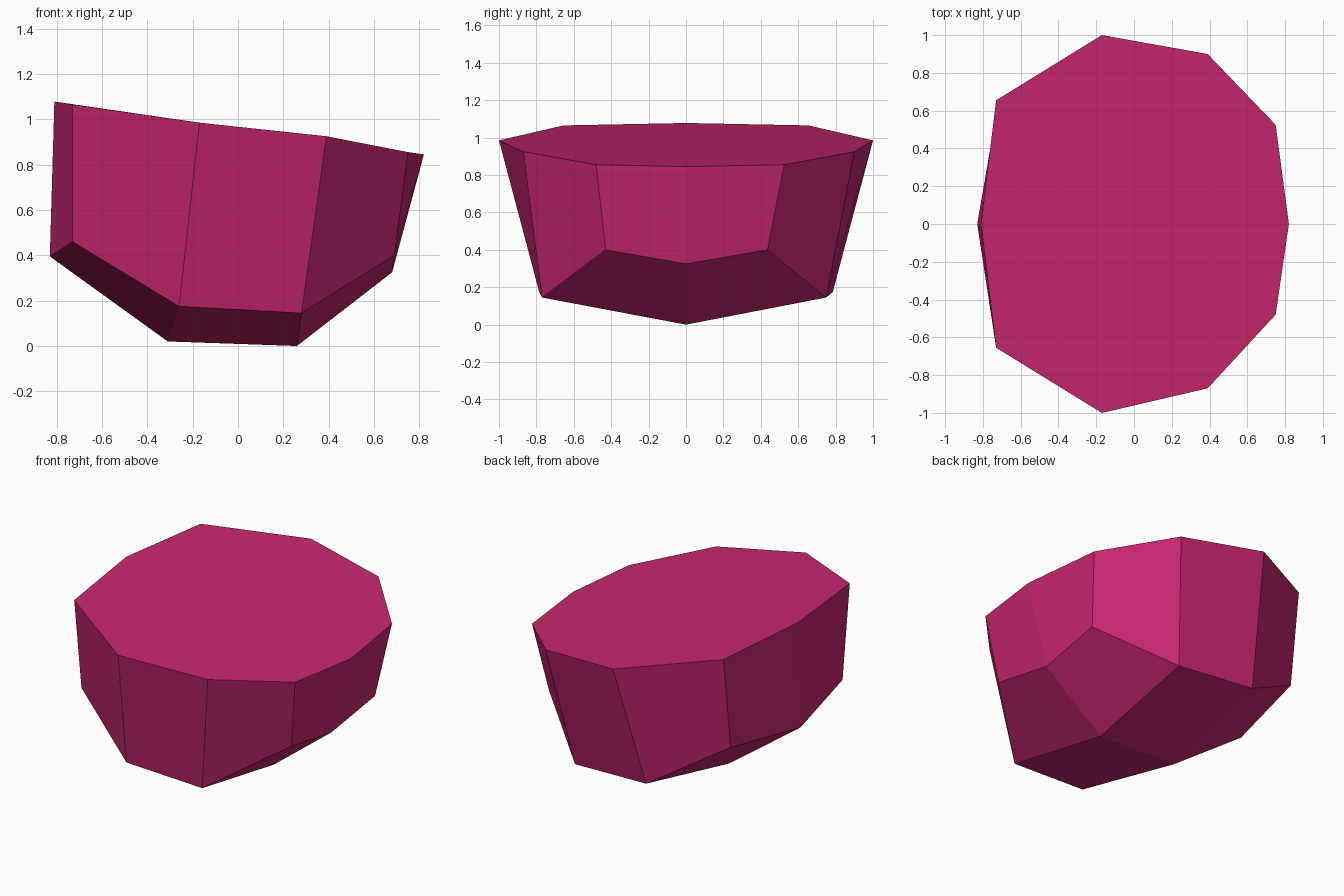
import bpy
import bmesh

cube = bpy.data.objects.get("Cube")
if cube:
    bpy.data.objects.remove(cube, do_unlink=True)

# Single magenta colour
colour = (0.58, 0.0195, 0.165, 1.0)
magenta = bpy.data.materials.new("magenta")
magenta.use_nodes = True
magenta.diffuse_color = colour
magenta.node_tree.nodes["Principled BSDF"].inputs["Base Color"].default_value = colour

# Half profiles from the low end (+x) to the tall end (-x): x, front y, back y, z
rim = [(0.82, 0, 0, 0.845), (0.75, -0.48, 0.525, 0.855), (0.39, -0.87, 0.90, 0.925),
       (-0.17, -1, 1, 0.985), (-0.73, -0.655, 0.655, 1.065), (-0.81, 0, 0, 1.078)]
chine = [(0.68, 0, 0, 0.325), (0.69, -0.43, 0.435, 0.40), (0.28, -0.77, 0.75, 0.145),
         (-0.26, -0.785, 0.785, 0.175), (-0.73, -0.58, 0.58, 0.46), (-0.83, 0, 0, 0.395)]
keel = [(0.26, 0, 0.0), (-0.31, 0, 0.02)]

bm = bmesh.new()


def ring(profile):
    """Closed ring: back side from +x to -x, then front side returning."""
    back = [bm.verts.new((x, yb, z)) for x, yf, yb, z in profile]
    front = [bm.verts.new((x, yf, z)) for x, yf, yb, z in profile[1:-1]]
    return back + front[::-1]


top, low = ring(rim), ring(chine)
nose, tail = [bm.verts.new(p) for p in keel]
count = len(top)

# Top face and side walls
bm.faces.new(top)
for i in range(count):
    j = (i + 1) % count
    bm.faces.new((low[i], low[j], top[j], top[i]))

# Underside: nose, belly and tail facets on each side of the keel
for side in (1, -1):
    v = [low[(side * i) % count] for i in range(6)]
    bm.faces.new((v[0], v[1], v[2], nose))
    bm.faces.new((nose, v[2], v[3], tail))
    bm.faces.new((tail, v[3], v[4], v[5]))

bmesh.ops.recalc_face_normals(bm, faces=bm.faces)
mesh = bpy.data.meshes.new("faceted_block")
bm.to_mesh(mesh)
bm.free()
mesh.materials.append(magenta)
block = bpy.data.objects.new("faceted_block", mesh)
bpy.context.collection.objects.link(block)
